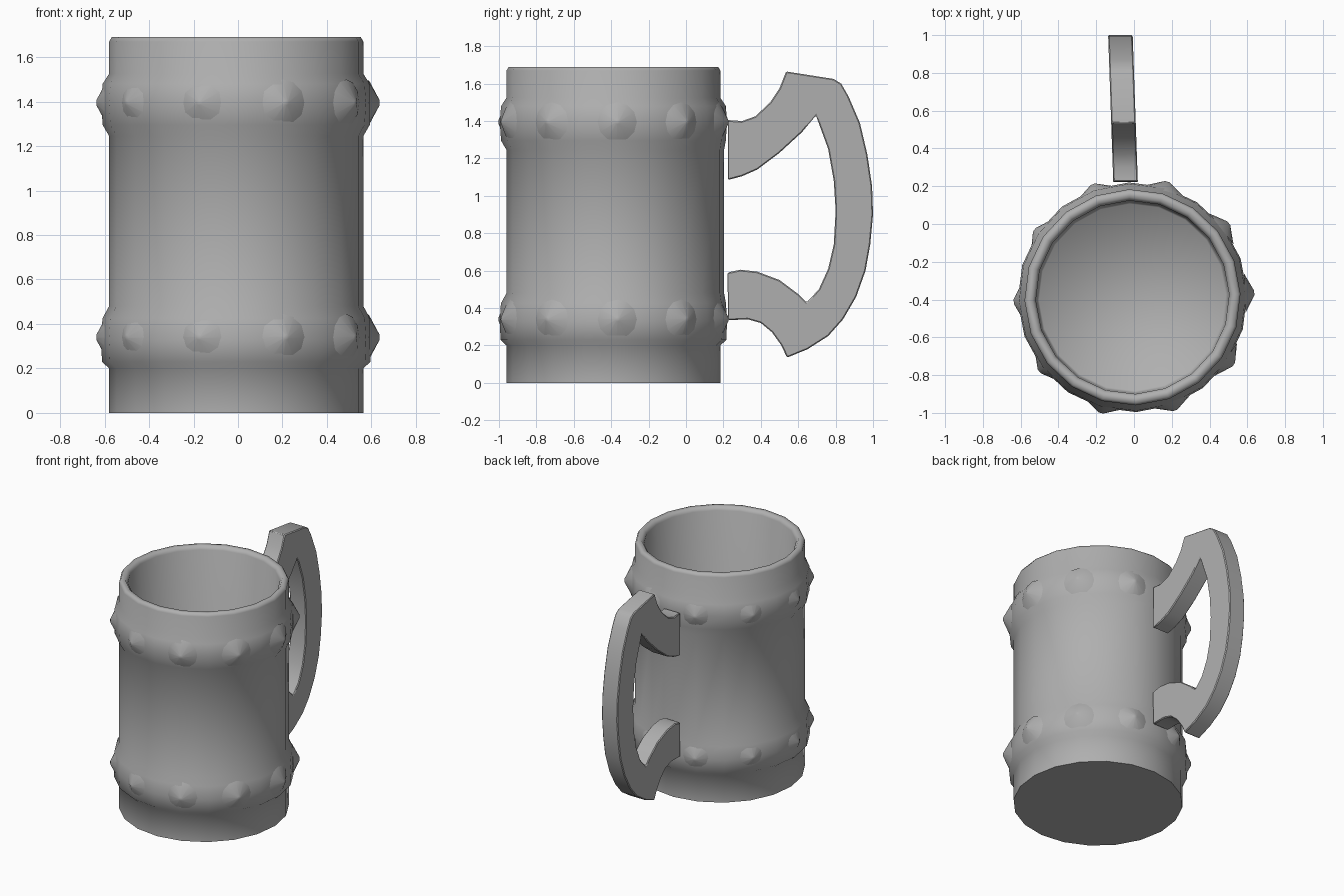
import bpy, bmesh, math
from mathutils import Matrix, Vector

if "Cube" in bpy.data.objects:
    bpy.data.objects.remove(bpy.data.objects["Cube"])

CX, CY = -0.008, -0.388   # mug axis
SIDES = 20

grey = bpy.data.materials.new("dark_grey")
grey.diffuse_color = (0.43, 0.43, 0.43, 1)
grey.use_nodes = True
grey.node_tree.nodes["Principled BSDF"].inputs["Base Color"].default_value = grey.diffuse_color


def finish(name, bm, angle):
    bmesh.ops.recalc_face_normals(bm, faces=bm.faces[:])
    mesh = bpy.data.meshes.new(name)
    bm.to_mesh(mesh)
    bm.free()
    mesh.materials.append(grey)
    ob = bpy.data.objects.new(name, mesh)
    bpy.context.collection.objects.link(ob)
    bpy.ops.object.select_all(action='DESELECT')
    ob.select_set(True)
    bpy.context.view_layer.objects.active = ob
    bpy.ops.object.shade_smooth_by_angle(angle=math.radians(angle))
    return ob


# Mug body: lathed wall with two raised bands, rounded rim and hollow inside
profile = [(0.572, 0.0), (0.572, 0.2), (0.604, 0.23), (0.608, 0.33),
           (0.602, 0.425), (0.572, 0.48), (0.572, 1.245), (0.601, 1.295), (0.608, 1.395),
           (0.601, 1.48), (0.572, 1.525), (0.572, 1.67), (0.56, 1.69), (0.53, 1.69),
           (0.512, 1.665), (0.507, 0.14), (0.495, 0.12)]
bm = bmesh.new()
rings = []
for r, z in profile:
    ring = []
    for i in range(SIDES):
        a = math.tau * (i + 0.1) / SIDES
        y = CY + r * math.sin(a)
        # the back of the wall is pushed out slightly towards the handle
        if 0.45 < z < 1.27 and r > 0.55 and math.sin(a) > 0.9:
            y += 0.02
        ring.append(bm.verts.new((CX + r * math.cos(a), y, z)))
    rings.append(ring)
for a, b in zip(rings, rings[1:]):
    for i in range(SIDES):
        j = (i + 1) % SIDES
        bm.faces.new((a[i], a[j], b[j], b[i]))
bm.faces.new(rings[0])
bm.faces.new(rings[-1])
finish("mug_body", bm, 65)

# Studs: ten low pointed bumps around each band, a skirt blending into a tip
for name, z in (("lower_studs", 0.34), ("upper_studs", 1.395)):
    bm = bmesh.new()
    for k in range(10):
        a = math.radians(2 + 36 * k)
        out = Vector((math.cos(a), math.sin(a), 0))
        rot = out.to_track_quat('Z', 'Y').to_matrix().to_4x4()
        loc = Matrix.Translation(Vector((0, CY, z)) + out * 0.612)
        bmesh.ops.create_cone(bm, cap_ends=True, segments=12, radius1=0.105,
                              radius2=0.012, depth=0.05, matrix=loc @ rot)
    finish(name, bm, 60)

# Handle: side outline (y, z) extruded across x, slightly turned
outline = [(0.225, 1.405), (0.30, 1.40), (0.37, 1.425), (0.45, 1.50), (0.50, 1.575),
           (0.535, 1.665), (0.79, 1.625), (0.83, 1.60), (0.87, 1.53), (0.93, 1.39),
           (0.97, 1.22), (0.995, 1.05), (1.0, 0.9), (0.985, 0.74), (0.96, 0.60),
           (0.91, 0.46), (0.84, 0.34), (0.76, 0.25), (0.65, 0.18), (0.54, 0.135),
           (0.51, 0.20), (0.46, 0.27), (0.40, 0.32), (0.33, 0.34), (0.225, 0.335),
           (0.222, 0.59), (0.29, 0.605), (0.38, 0.595), (0.50, 0.55), (0.60, 0.475),
           (0.645, 0.43), (0.71, 0.50), (0.76, 0.61), (0.79, 0.74), (0.80, 0.92),
           (0.79, 1.08), (0.76, 1.25), (0.72, 1.36), (0.695, 1.43), (0.62, 1.34),
           (0.50, 1.23), (0.38, 1.14), (0.30, 1.105), (0.225, 1.085)]
bm = bmesh.new()
left, right = [[bm.verts.new((-0.037 - 0.035 * y + s * 0.065, y, z)) for y, z in outline]
               for s in (-1, 1)]
n = len(outline)
caps = [bm.faces.new(left), bm.faces.new(right)]
for i in range(n):
    j = (i + 1) % n
    bm.faces.new((left[i], left[j], right[j], right[i]))
bmesh.ops.recalc_face_normals(bm, faces=bm.faces[:])
bmesh.ops.triangulate(bm, faces=caps)
handle = finish("handle", bm, 35)
bevel = handle.modifiers.new("soft_edges", 'BEVEL')
bevel.width = 0.006
bevel.segments = 1
bevel.limit_method = 'ANGLE'
bevel.angle_limit = math.radians(50)
